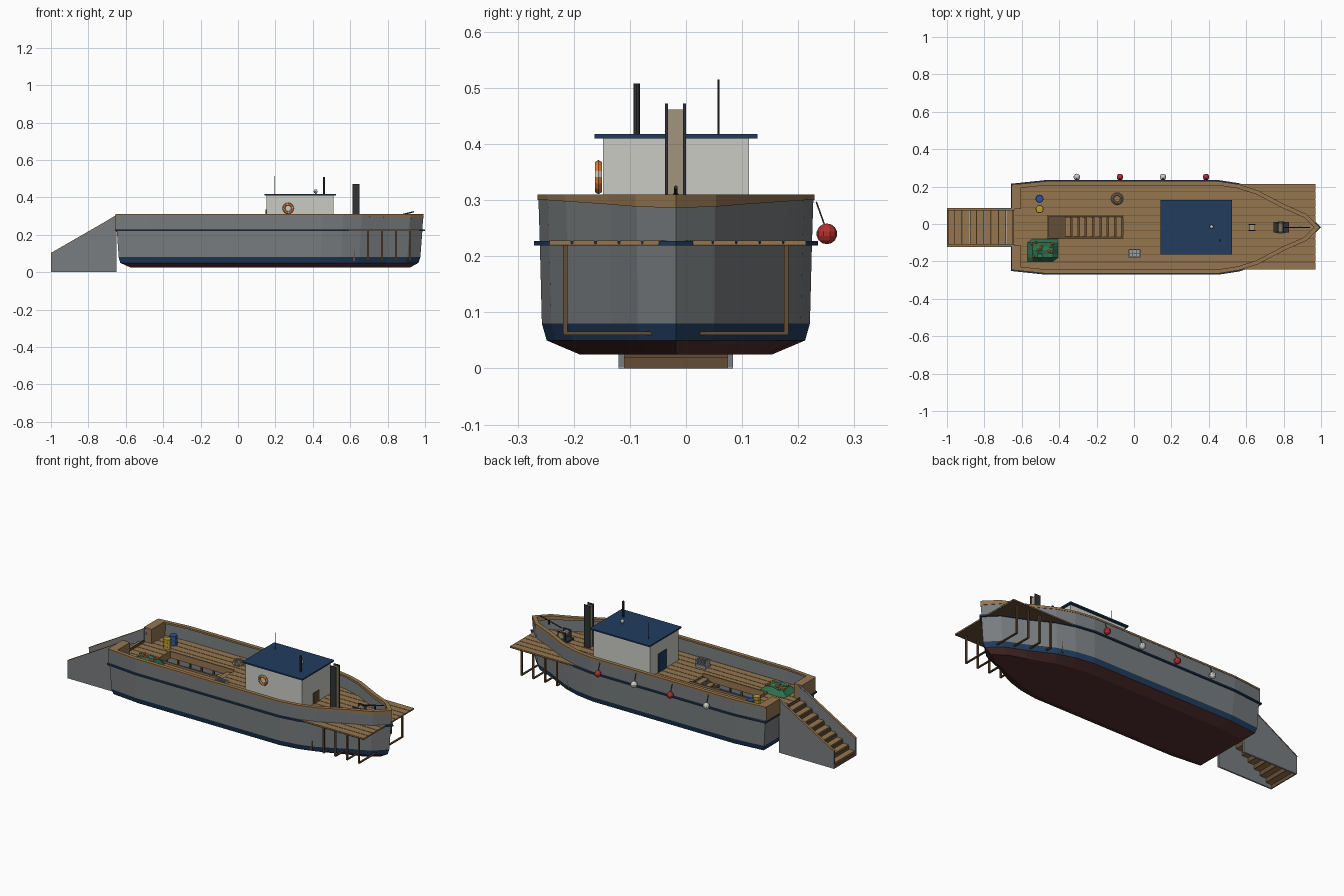
import bpy, bmesh, math, random
from mathutils import Vector

if "Cube" in bpy.data.objects:
    bpy.data.objects.remove(bpy.data.objects["Cube"])
random.seed(3)
CY = -0.018          # centreline of the boat
DECK = 0.228

def mat(name, c):
    m = bpy.data.materials.new(name)
    m.diffuse_color = (*c, 1)
    m.use_nodes = True
    m.node_tree.nodes["Principled BSDF"].inputs["Base Color"].default_value = m.diffuse_color
    return m

WOOD = mat("wood", (.30, .18, .08))
DARKWOOD = mat("dark_wood", (.13, .075, .035))
GREY = mat("hull_grey", (.19, .205, .215))
NAVY = mat("navy", (.015, .045, .11))
RED = mat("bottom_red", (.09, .03, .03))
WHITE = mat("cabin_white", (.60, .60, .56))
BLACK = mat("iron", (.03, .032, .035))
TAN = mat("mast_tan", (.36, .30, .20))
ORANGE = mat("orange", (.75, .22, .04))
FRED = mat("fender_red", (.45, .03, .03))
GREEN = mat("net_green", (.03, .17, .08))
BLUE = mat("barrel_blue", (.03, .09, .32))
YELLOW = mat("barrel_yellow", (.5, .33, .03))
STEEL = mat("steel", (.35, .37, .39))

def mesh(name, verts, faces, mats, idx=None):
    me = bpy.data.meshes.new(name)
    me.from_pydata(verts, [], faces)
    for m in mats:
        me.materials.append(m)
    if idx:
        me.polygons.foreach_set("material_index", idx)
    bm = bmesh.new()
    bm.from_mesh(me)
    bmesh.ops.recalc_face_normals(bm, faces=bm.faces)
    bm.to_mesh(me)
    bm.free()
    ob = bpy.data.objects.new(name, me)
    bpy.context.collection.objects.link(ob)
    return ob

BOXF = [(0, 1, 3, 2), (4, 6, 7, 5), (0, 4, 5, 1), (2, 3, 7, 6), (0, 2, 6, 4), (1, 5, 7, 3)]
def box(name, x, y, z, m):
    return mesh(name, [(a, b, c) for a in x for b in y for c in z], BOXF, [m])

def rod(name, a, b, r, m, n=8):
    a, b = Vector(a), Vector(b)
    d = b - a
    bpy.ops.mesh.primitive_cylinder_add(vertices=n, radius=r, depth=d.length, location=(a + b) / 2)
    ob = bpy.context.object
    ob.rotation_euler = d.to_track_quat('Z', 'Y').to_euler()
    ob.name = name
    ob.data.materials.append(m)
    return ob

def ball(name, loc, r, m, seg=10, rings=7):
    bpy.ops.mesh.primitive_uv_sphere_add(segments=seg, ring_count=rings, radius=r, location=loc)
    ob = bpy.context.object
    ob.name = name
    ob.data.materials.append(m)
    return ob

def torus(name, loc, R, r, m, rot=(0, 0, 0), seg=16):
    bpy.ops.mesh.primitive_torus_add(major_segments=seg, minor_segments=6, major_radius=R,
                                     minor_radius=r, location=loc, rotation=rot)
    ob = bpy.context.object
    ob.name = name
    ob.data.materials.append(m)
    return ob

# Plan outline, open at the stern gangway gap
half = [(-.65, .098), (-.65, .226), (-.47, .245), (.45, .245), (.56, .228), (.66, .196),
        (.81, .118), (.92, .070)]
plan = half + [(.99, 0)] + [(x, -y) for x, y in reversed(half)]
N = len(plan)

# Hull shell lofted through levels: z, width scale, stern x, bow x
levels = [(.025, .70, -.575, .92), (.05, .94, -.63, .965), (.08, .975, -.638, .975),
          (.225, .99, -.648, .986), (.302, 1, -.65, .99)]
verts, faces, idx = [], [], []
for z, s, x0, x1 in levels:
    verts += [(x0 + (x + .65) / 1.64 * (x1 - x0), CY + y * s, z) for x, y in plan]
for k, mi in enumerate((0, 1, 2, 2)):
    for i in range(N if k < 3 else N - 1):
        j = (i + 1) % N
        faces.append((k * N + i, k * N + j, k * N + N + j, k * N + N + i))
        idx.append(mi)
for i in range(N // 2):      # flat bottom strips
    f = (i, i + 1, N - 2 - i, N - 1 - i)
    faces.append(f if len(set(f)) == 4 else (i, i + 1, N - 1 - i))
    idx.append(0)
hull = mesh("hull", verts, faces, [RED, NAVY, GREY], idx)
sol = hull.modifiers.new("shell", 'SOLIDIFY')
sol.thickness = .01
sol.offset = -1

def ribbon(name, out, inn, z0, z1, m, bow_drop=0):
    pts = [Vector(p) for p in plan]
    vs, fs = [], []
    for i, p in enumerate(pts):
        a = (p - pts[i - 1]).normalized() if i else (pts[1] - p).normalized()
        b = (pts[i + 1] - p).normalized() if i < N - 1 else a
        n1, n2 = Vector((-a.y, a.x)), Vector((-b.y, b.x))
        n = (n1 + n2) / (1 + n1.dot(n2))
        zl = z0 - bow_drop * max(0, (p.x - .6) / .39)
        for off, z in ((out, zl), (out, z1), (-inn, z1), (-inn, zl)):
            q = p + n * off
            vs.append((min(q.x, 1), CY + q.y, z))
    for i in range(N - 1):
        for k in range(4):
            l = (k + 1) % 4
            fs.append((i * 4 + k, i * 4 + l, i * 4 + 4 + l, i * 4 + 4 + k))
    fs += [(0, 1, 2, 3), tuple(4 * N - 4 + k for k in range(4))]
    return mesh(name, vs, fs, [m])

ribbon("cap_rail", .002, .02, .300, .31, WOOD, .014)
ribbon("rubbing_rail", .008, .004, .219, .227, NAVY)
for s in (1, -1):
    y = sorted((CY + s * .098, CY + s * .222))
    box("stern_locker", (-.655, -.605), y, (DECK, .31), WOOD)

# Deck planks, split around the hatch
W = .46 / 11
for i in range(11):
    y = (-.245 + i * W + .0015, -.245 + (i + 1) * W - .0015)
    for x in ([(-.645, -.46), (-.06, .97)] if 4 <= i <= 6 else [(-.645, .97)]):
        box("deck_plank", x, y, (.221, DECK), WOOD)
box("deck_underlay_fore", (-.06, .969), (-.244, .214), (.219, .223), DARKWOOD)
box("deck_underlay_aft", (-.645, -.46), (-.23, .2), (.219, .223), DARKWOOD)
for y in ((-.244, -.078), (.048, .214)):
    box("deck_underlay_side", (-.46, -.06), y, (.219, .223), DARKWOOD)

# Frames under the deck
for k in range(21):
    x = -.58 + k * .075
    for s in (1, -1):
        yc = CY + s * .197
        box("frame_post", (x - .005, x + .005), (yc - .004, yc + .004), (.062, .221), DARKWOOD)
    box("frame_floor", (x - .005, x + .005), (CY - .2, CY + .2), (.06, .066), DARKWOOD)

# Hatch with coaming, hold floor and steps
for y in ((-.078, -.07), (.04, .048)):
    box("hatch_coaming", (-.465, -.055), y, (.2, .238), WOOD)
box("hatch_end", (-.465, -.457), (-.078, .048), (.2, .238), WOOD)
box("hold_floor", (-.6, .5), (CY - .19, CY + .19), (.066, .072), DARKWOOD)
for i in range(8):
    x = -.37 + i * .039
    z = .085 + i * .018
    box("hold_step", (x, x + .031), (-.066, .036), (z, z + .008), WOOD)
for y in ((-.069, -.064), (.034, .039)):
    mesh("hold_stringer", [(x, b, z) for b in y for x, z in ((-.37, .072), (-.37, .1), (-.06, .225), (-.06, .2))],
         [(0, 1, 2, 3), (4, 5, 6, 7)] + [(i, (i + 1) % 4, 4 + (i + 1) % 4, 4 + i) for i in range(4)], [DARKWOOD])

# Boarding stairs at the stern
for s in (1, -1):
    ya, yb = CY + s * .102, CY + s * .092
    mesh("stair_side", [(x, b, z) for b in (ya, yb) for x, z in ((-1, .003), (-.65, .003), (-.65, .306), (-1, .098))],
         [(0, 1, 2, 3), (4, 5, 6, 7)] + [(i, (i + 1) % 4, 4 + (i + 1) % 4, 4 + i) for i in range(4)], [GREY])
    mesh("stair_side_cap", [(x, b, z) for b in (ya + s * .002, yb - s * .002)
                            for x, z in ((-1, .098), (-.64, .306), (-.64, .31), (-1, .103))],
         [(0, 1, 2, 3), (4, 5, 6, 7)] + [(i, (i + 1) % 4, 4 + (i + 1) % 4, 4 + i) for i in range(4)], [WOOD])
for i in range(9):
    x = -.995 + i * .039
    z = .02 + i * .0245
    box("stair_tread", (x, x + .036), (CY - .092, CY + .092), (z, z + .009), WOOD)
    box("stair_riser", (x + .034, x + .038), (CY - .092, CY + .092), (z, z + .026), DARKWOOD)
box("stair_foot", (-1, -.995), (CY - .092, CY + .092), (0, .02), DARKWOOD)
for s in (1, -1):
    y = sorted((CY + s * .092, CY + s * .102))
    box("stair_runner", (-1, -.65), y, (0, .003), STEEL)

# Wheelhouse
box("cabin", (.152, .51), (-.148, .112), (DECK, .41), WHITE)
box("cabin_roof", (.142, .523), (-.163, .127), (.41, .418), NAVY)
box("aft_door", (.148, .152), (-.04, .035), (DECK, .335), NAVY)
box("fore_door", (.51, .514), (-.045, .005), (DECK, .29), DARKWOOD)
rod("chimney", (.46, -.088, .418), (.46, -.088, .508), .006, BLACK)
rod("antenna", (.195, .058, .418), (.195, .058, .515), .0015, BLACK, 6)
rod("lamp_stem", (.415, -.015, .418), (.415, -.015, .425), .004, STEEL)
ball("lamp", (.415, -.015, .432), .011, WHITE)
ring = torus("lifebuoy", (.268, -.156, .341), .023, .0075, ORANGE, (math.pi / 2, 0, 0))
ring.data.materials.append(WHITE)
for p in ring.data.polygons:      # white bands
    a = math.degrees(math.atan2(p.center.y, p.center.x)) % 90
    p.material_index = 1 if a < 22 else 0

# Mast in its tabernacle
box("mast", (.618, .646), (-.032, -.005), (DECK, .462), TAN)
for y in ((-.037, -.032), (-.005, 0)):
    box("mast_cheek", (.612, .65), y, (DECK, .472), BLACK)

# Windlass with anchor shank
box("windlass_base", (.745, .83), (-.045, .01), (DECK, .238), BLACK)
for y in ((-.047, -.039), (.004, .012)):
    box("windlass_cheek", (.76, .81), y, (.238, .28), BLACK)
rod("windlass_drum", (.785, -.05, .262), (.785, .015, .262), .016, TAN, 10)
rod("anchor_shank", (.80, CY, .288), (.94, CY, .323), .0035, BLACK, 6)
rod("anchor_stock", (.885, CY, .288), (.885, CY, .312), .005, BLACK, 6)

# Fenders on ropes
for i, x in enumerate((-.305, -.075, .155, .385)):
    ball("fender", (x, .251, .24), .0185, WHITE if i % 2 == 0 else FRED)
    rod("fender_rope", (x, .232, .297), (x, .247, .255), .0015, DARKWOOD, 5)

# Barrels
for y, m in ((.135, BLUE), (.08, YELLOW)):
    rod("barrel", (-.505, y, DECK), (-.505, y, .285), .02, m, 12)
    for z in (.245, .268):
        torus("barrel_hoop", (-.505, y, z), .02, .0018, m, seg=12)

# Heaped net with floats
n = 6
vs = [(-.57 + .164 * i / n, -.2 + .12 * j / n,
       DECK if i in (0, n) or j in (0, n) else .25 + random.random() * .016)
      for i in range(n + 1) for j in range(n + 1)]
fs = [(i * 7 + j, i * 7 + j + 1, i * 7 + j + 8, i * 7 + j + 7) for i in range(n) for j in range(n)]
mesh("net", vs, fs, [GREEN])
for i in range(10):
    ball("net_float", (random.uniform(-.55, -.43), random.uniform(-.185, -.095), .262), .008, ORANGE, 8, 5)

# Rope coil and wire trap
for k, R in enumerate((.028, .027, .022)):
    torus("rope_coil", (-.09, .135, DECK + .005 + k * .007), R, .005, TAN)
box("trap_base", (-.03, .035), (-.178, -.135), (DECK, .24), STEEL)
for k in range(4):
    x = -.028 + k * .019
    box("trap_hoop", (x, x + .004), (-.178, -.135), (DECK, .272), STEEL)
for y in (-.178, -.158, -.139):
    for z in (.252, .268):
        box("trap_bar", (-.03, .035), (y, y + .004), (z, z + .004), STEEL)
